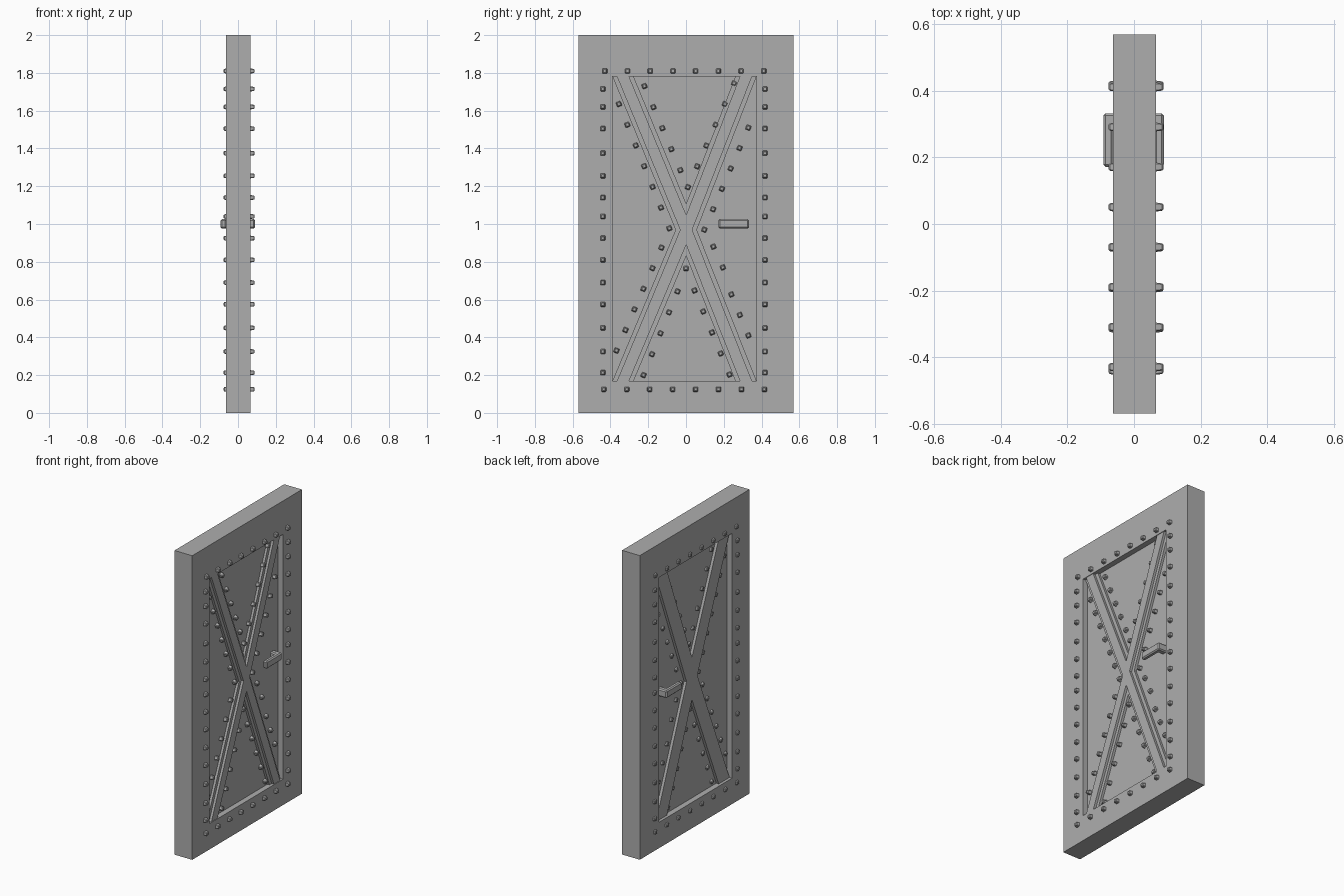
import bpy, bmesh, math
from mathutils import Vector, Matrix

if "Cube" in bpy.data.objects:
    bpy.data.objects.remove(bpy.data.objects["Cube"])

FACE = {1: 0.066, -1: -0.063}     # outer faces of the slab
FLOOR = {1: 0.03, -1: -0.026}     # recessed panel faces
CY, CZ, H, SPAN, HW = -0.008, 0.975, 0.805, 0.325, 0.056
SLOPE = H / SPAN

# Dark iron grey
iron = bpy.data.materials.new("iron")
iron.diffuse_color = (0.42, 0.42, 0.42, 1)
iron.use_nodes = True
iron.node_tree.nodes["Principled BSDF"].inputs["Base Color"].default_value = iron.diffuse_color


def finish(name, bm, bevel=0.0):
    bmesh.ops.recalc_face_normals(bm, faces=bm.faces)
    mesh = bpy.data.meshes.new(name)
    bm.to_mesh(mesh)
    bm.free()
    mesh.materials.append(iron)
    ob = bpy.data.objects.new(name, mesh)
    bpy.context.collection.objects.link(ob)
    if bevel:
        mod = ob.modifiers.new("bevel", "BEVEL")
        mod.width = bevel
        mod.segments = 1
    return ob


def skin(name, loops, bevel=0.0):
    """Bridge a chain of equal-length loops and cap both ends."""
    bm = bmesh.new()
    rings = [[bm.verts.new(p) for p in loop] for loop in loops]
    n = len(rings[0])
    for a, b in zip(rings, rings[1:]):
        for i in range(n):
            j = (i + 1) % n
            bm.faces.new((a[i], a[j], b[j], b[i]))
    bm.faces.new(rings[0])
    bm.faces.new(rings[-1])
    return finish(name, bm, bevel)


def rect(x, y0, y1, z0, z1):
    return [(x, y0, z0), (x, y1, z0), (x, y1, z1), (x, y0, z1)]


# Door slab with a recess in each face
inner = (CY - SPAN - HW, CY + SPAN + HW, CZ - H, CZ + H)
outer = (-0.57, 0.57, 0, 2)
skin("door_slab", [rect(FLOOR[-1], *inner), rect(FACE[-1], *inner), rect(FACE[-1], *outer),
                   rect(FACE[1], *outer), rect(FACE[1], *inner), rect(FLOOR[1], *inner)])


# Crossed braces; the crossing sits slightly off the centre of the recess
def cross_brace(name, hw, x0, x1):
    half = [(hw, 0), (SPAN + hw, H), (SPAN - hw, H), (0, hw * SLOPE),
            (hw - SPAN, H), (-SPAN - hw, H)]
    pts = half + [(-y, -z) for y, z in half]
    pts = [(y, z) if abs(z) == H else (y + 0.009, z - 0.006) for y, z in pts]
    skin(name, [[(x, CY + y, CZ + z) for y, z in pts] for x in (x0, x1)])


cross_brace("cross_brace_front", HW, 0.025, 0.046)
cross_brace("cross_brace_rib", 0.032, 0.04, 0.062)
cross_brace("cross_brace_rear", HW, -0.02, -0.044)

# L-shaped handles: stem at the +y end, grip reaching towards the middle
for side, tip, name in ((1, 0.09, "handle_front"), (-1, -0.092, "handle_rear")):
    back = tip - side * 0.03
    foot = FLOOR[side] - side * 0.01
    prof = [(foot, 0.333), (tip, 0.333), (tip, 0.172), (back, 0.172), (back, 0.295), (foot, 0.295)]
    skin(name, [[(x, y, z) for x, y in prof] for z in (0.976, 1.026)], 0.007)


# Rivets: small tapered square studs
def row(a, b, n):
    return [Vector(a).lerp(Vector(b), i / max(n - 1, 1)) for i in range(n)]


def rivets(name, groups, base, side, height):
    bm = bmesh.new()
    for pts, angle in groups:
        for p in pts:
            made = bmesh.ops.create_cube(bm, size=1)["verts"]
            for v in made:
                top = v.co.x > 0
                w = 0.021 if top else 0.028
                v.co = Vector((side * height if top else -side * 0.006, v.co.y * w, v.co.z * w))
            bmesh.ops.transform(bm, verts=made, matrix=Matrix.Translation((base, p.x, p.y))
                                @ Matrix.Rotation(angle, 4, 'X'))
    finish(name, bm, 0.0035)


col_z = [1.715, 1.62, 1.505, 1.375, 1.255, 1.14, 1.04, 0.925, 0.81, 0.69, 0.575, 0.45, 0.325, 0.213]
border = [(row((-0.43, 1.81), (0.412, 1.81), 8), 0),
          (row((-0.435, 0.125), (0.415, 0.125), 8), 0),
          ([Vector((y, z)) for y in (-0.44, 0.418) for z in col_z], 0)]

tilt = math.atan(1 / SLOPE)
panel = [(row((-0.22, 1.73), (-0.03, 1.285), 5), tilt),
         (row((0.255, 1.745), (0.01, 1.195), 6), -tilt),
         (row((-0.355, 1.635), (-0.088, 0.977), 7), tilt),
         (row((-0.13, 0.875), (-0.368, 0.33), 6), -tilt),
         (row((0.33, 1.51), (0.097, 0.97), 6), -tilt),
         (row((0.145, 0.88), (0.195, 0.77), 2), tilt),
         (row((0.24, 0.627), (0.33, 0.41), 3), tilt),
         (row((0.0, 0.765), (0.0, 0.765), 1), 0),
         (row((-0.045, 0.643), (-0.225, 0.2), 5), -tilt),
         (row((0.045, 0.648), (0.23, 0.203), 5), tilt)]

for side, height, tag in ((1, 0.022, "front"), (-1, 0.013, "rear")):
    rivets("border_rivets_" + tag, border, FACE[side], side, height)
    rivets("panel_rivets_" + tag, panel, FLOOR[side], side, height)
